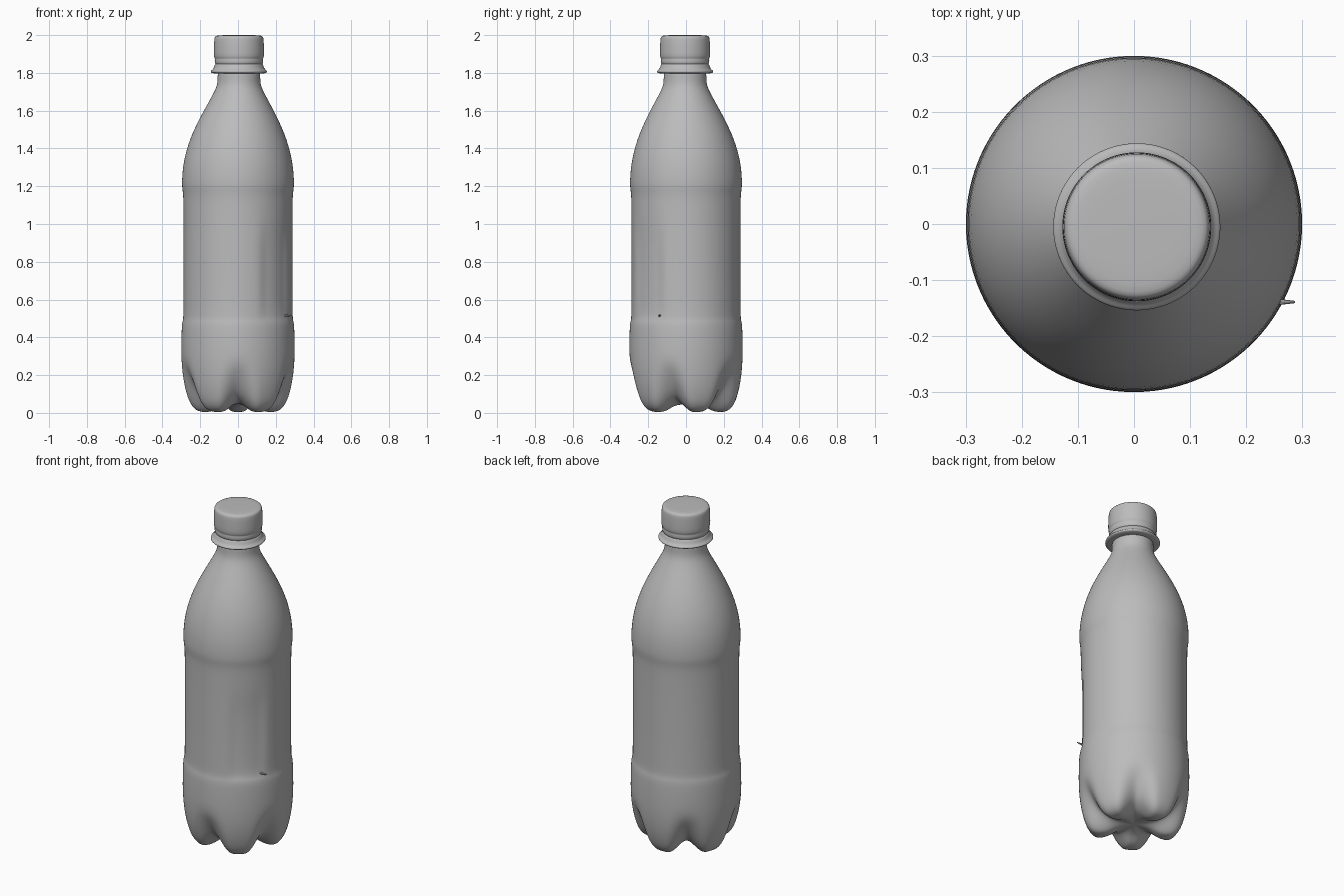
import bpy, bmesh, math
from mathutils import Vector

cube = bpy.data.objects.get("Cube")
if cube:
    bpy.data.objects.remove(cube, do_unlink=True)

SEG = 80
LOBES = 5

grey = bpy.data.materials.new("plain grey")
grey.use_nodes = True
colour = (0.5, 0.5, 0.5, 1)
grey.diffuse_color = colour
bsdf = grey.node_tree.nodes["Principled BSDF"]
bsdf.inputs["Base Color"].default_value = colour
bsdf.inputs["Roughness"].default_value = 0.6


def smooth(t):
    t = min(max(t, 0), 1)
    return t * t * (3 - 2 * t)


def lathe(name, rows, point, levels=1):
    """Surface of rings; point(row, angle) places each vertex, ends get a pole."""
    bm = bmesh.new()
    rings = [[bm.verts.new(point(row, 2 * math.pi * i / SEG)) for i in range(SEG)] for row in rows]
    for low, high in zip(rings, rings[1:]):
        for i in range(SEG):
            j = (i + 1) % SEG
            bm.faces.new((low[i], low[j], high[j], high[i]))
    for ring, flip in ((rings[0], True), (rings[-1], False)):
        pole = bm.verts.new(sum((v.co for v in ring), Vector()) / SEG)
        for i in range(SEG):
            a, b = ring[i], ring[(i + 1) % SEG]
            bm.faces.new((b, a, pole) if flip else (a, b, pole))
    mesh = bpy.data.meshes.new(name)
    bm.to_mesh(mesh)
    bm.free()
    mesh.materials.append(grey)
    obj = bpy.data.objects.new(name, mesh)
    bpy.context.collection.objects.link(obj)
    mesh.shade_smooth()
    sub = obj.modifiers.new("smooth", 'SUBSURF')
    sub.levels = sub.render_levels = levels
    return obj


# Base: foot outline and valley outline, blended around the bottle
foot = [(0.02, 0.045), (0.06, 0.042), (0.1, 0.032), (0.13, 0.015), (0.16, 0.005), (0.2, 0.004),
        (0.23, 0.015), (0.255, 0.045), (0.27, 0.085), (0.283, 0.135), (0.292, 0.19),
        (0.297, 0.24), (0.3, 0.3)]
valley = [(0.02, 0.046), (0.06, 0.047), (0.1, 0.05), (0.13, 0.055), (0.155, 0.065), (0.18, 0.08),
          (0.2, 0.097), (0.22, 0.12), (0.24, 0.15), (0.26, 0.185), (0.277, 0.22),
          (0.292, 0.255), (0.3, 0.3)]
# Walls, label recess, shoulder and neck
wall = [(0.3, 0.36), (0.299, 0.42), (0.297, 0.47), (0.292, 0.49), (0.289, 0.51), (0.289, 0.6),
        (0.288, 0.7), (0.288, 0.8), (0.288, 0.9), (0.288, 1.0), (0.289, 1.1), (0.29, 1.16),
        (0.296, 1.19), (0.297, 1.23), (0.292, 1.3), (0.281, 1.36), (0.265, 1.42), (0.243, 1.48),
        (0.216, 1.54), (0.185, 1.6), (0.152, 1.66), (0.125, 1.71), (0.114, 1.74),
        (0.112, 1.78), (0.112, 1.85)]
rows = [(f, v, 1 - 0.5 * k / len(foot)) for k, (f, v) in enumerate(zip(foot, valley))]
rows += [(w, w, 1) for w in wall]


def body_point(row, angle):
    (fr, fz), (vr, vz), width = row
    # angular distance from the nearest valley, one of which faces the front
    step = 2 * math.pi / LOBES
    d = abs((angle + math.pi / 2 + step / 2) % step - step / 2) / (step / 2)
    t = smooth(1 - d / width)
    r, z = fr + (vr - fr) * t, fz + (vz - fz) * t
    # shallow crumpled patch on the label
    side = (math.degrees(angle) + 180) % 360 - 180
    patch = smooth((side + 68) / 10) * smooth((-22 - side) / 10)
    r -= 0.009 * patch * smooth((z - 0.48) / 0.05) * smooth((1.05 - z) / 0.2)
    lean = 0.005 * smooth((z - 1.3) / 0.4)
    return (r * math.cos(angle) + lean, r * math.sin(angle) - lean, z)


def ring_point(row, angle):
    r, z = row
    return (r * math.cos(angle) + 0.005, r * math.sin(angle) - 0.005, z)


lathe("bottle_body", rows, body_point)

# Neck flange with its sloped upper side
lathe("neck_flange", [(0.1, 1.795), (0.135, 1.797), (0.147, 1.801), (0.15, 1.807), (0.147, 1.813),
                      (0.138, 1.818), (0.131, 1.832), (0.126, 1.85), (0.1, 1.855)], ring_point)

# Screw cap with a tamper band groove and softly rounded top
lathe("screw_cap", [(0.1, 1.842), (0.122, 1.843), (0.127, 1.848), (0.129, 1.866), (0.127, 1.872),
                    (0.128, 1.878), (0.133, 1.885), (0.133, 1.92), (0.131, 1.97), (0.129, 1.987),
                    (0.124, 1.995), (0.11, 1.999), (0.06, 2.0)], ring_point)

# Small peeled tip at the label's lower corner
bpy.ops.mesh.primitive_cone_add(vertices=8, radius1=0.008, radius2=0.002, depth=0.05,
                                location=(0.262, -0.139, 0.515), rotation=(0, math.pi / 2, 0))
tip = bpy.context.object
tip.name = "label_tip"
tip.data.materials.append(grey)
bpy.ops.object.shade_smooth_by_angle()
